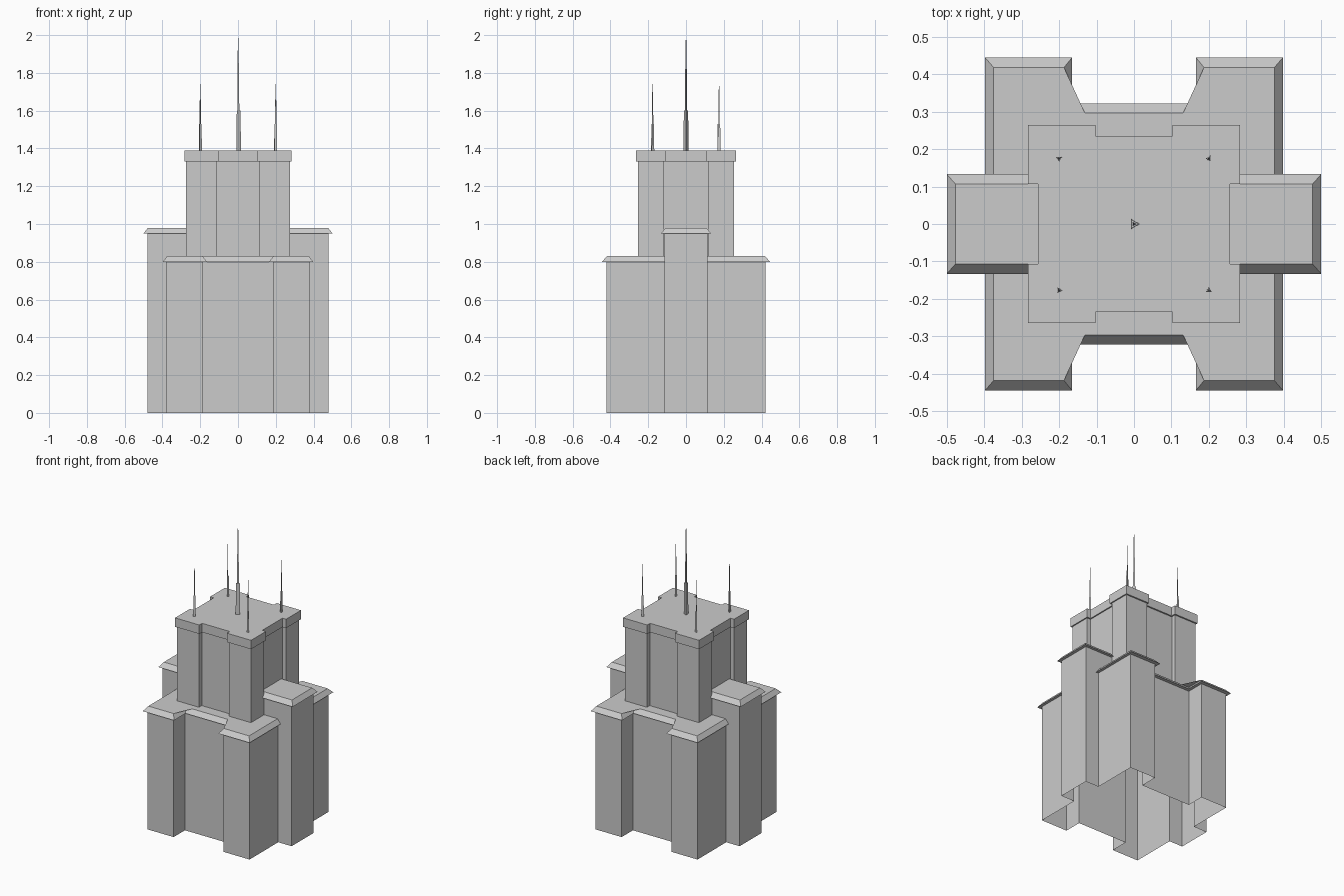
import bpy, bmesh, math

if "Cube" in bpy.data.objects:
    bpy.data.objects.remove(bpy.data.objects["Cube"])


def make(name, strips, caps=()):
    """strips: list of (rings, closed); rings are lists of (x, y, z). caps: flat polygons."""
    bm = bmesh.new()
    for rings, closed in strips:
        rows = [[bm.verts.new(p) for p in ring] for ring in rings]
        n = len(rows[0])
        for lo, hi in zip(rows, rows[1:]):
            for i in range(n if closed else n - 1):
                j = (i + 1) % n
                bm.faces.new((lo[i], lo[j], hi[j], hi[i]))
    for poly in caps:
        bm.faces.new([bm.verts.new(p) for p in poly])
    bmesh.ops.remove_doubles(bm, verts=bm.verts[:], dist=0.0001)
    me = bpy.data.meshes.new(name)
    bm.to_mesh(me)
    bm.free()
    ob = bpy.data.objects.new(name, me)
    bpy.context.collection.objects.link(ob)
    return ob


def half(q):
    """Front half outline from its right-hand quarter."""
    return [(-x, y) for x, y in reversed(q)] + q


def full(q):
    """Closed outline, counter-clockwise, from the front right quarter."""
    h = half(q)
    return h + [(-x, -y) for x, y in h]


def at(path, z):
    return [(x, y, z) for x, y in path]


def turn(ring):
    return [(-x, -y, z) for x, y, z in ring]


# Main walls: H-shaped block with the lower part of both side wings, open below
block = [(0.185, -0.30), (0.185, -0.42), (0.38, -0.42), (0.38, -0.115)]
base = full(block + [(0.48, -0.115)])
make("lower_walls", [([at(base, 0), at(base, 0.80)], True)])

# Block roof: eave underside, sloped edge, flat roof up to the tower
tower = [(0.112, -0.225), (0.112, -0.255), (0.275, -0.255), (0.275, -0.115)]
eave = [(0.165, -0.322), (0.165, -0.445), (0.398, -0.445), (0.398, -0.115)]
top = [(0.187, -0.297), (0.187, -0.418), (0.375, -0.418), (0.375, -0.115)]
rings = [at(half(block), 0.80), at(half(eave), 0.80),
         at(half(top), 0.83), at(half(tower), 0.83)]
make("block_roof", [(rings, False), ([turn(r) for r in rings], False)])

# Side wings: upper walls and hipped roof edge
wall = [(0.265, -0.115), (0.48, -0.115), (0.48, 0.115), (0.265, 0.115)]
lip = [(0.265, -0.133), (0.50, -0.133), (0.50, 0.133), (0.265, 0.133)]
flat = [(0.248, -0.107), (0.477, -0.107), (0.477, 0.107), (0.248, 0.107)]
rings = [at(wall, 0.80), at(wall, 0.95), at(lip, 0.95), at(flat, 0.98)]
for name, fn in (("right_wing", list), ("left_wing", turn)):
    make(name, [([fn(r) for r in rings], False)], [fn(rings[-1])])

# Upper tower and its overhanging cap
shaft = full(tower[:3] + [(0.275, -0.117), (0.248, -0.117)])
cap = full([(0.103, -0.235), (0.103, -0.265), (0.283, -0.265),
            (0.283, -0.107), (0.256, -0.107)])
make("tower_shaft", [([at(shaft, 0.83), at(shaft, 1.33)], True)])
make("tower_cap", [([at(shaft, 1.33), at(cap, 1.33), at(cap, 1.39)], True)],
     [at(cap, 1.39)])


# Three-sided stepped masts
def mast(name, x, y, angle, profile):
    rings = [[(x + r * math.cos(angle + k * math.tau / 3),
               y + r * math.sin(angle + k * math.tau / 3), z) for k in range(3)]
             for r, z in profile]
    make(name, [(rings, True)], [rings[-1]])


mast("centre_mast", 0, 0, 0,
     [(0.016, 1.39), (0.013, 1.60), (0.007, 1.60), (0.005, 1.80), (0.001, 2.0)])
for i, (x, y) in enumerate([(-0.2, -0.177), (0.2, -0.177), (0.2, 0.175), (-0.2, 0.175)]):
    mast(f"corner_mast_{i + 1}", x, y, i * math.pi / 2,
         [(0.009, 1.39), (0.007, 1.53), (0.004, 1.53), (0.003, 1.65), (0.001, 1.74)])
